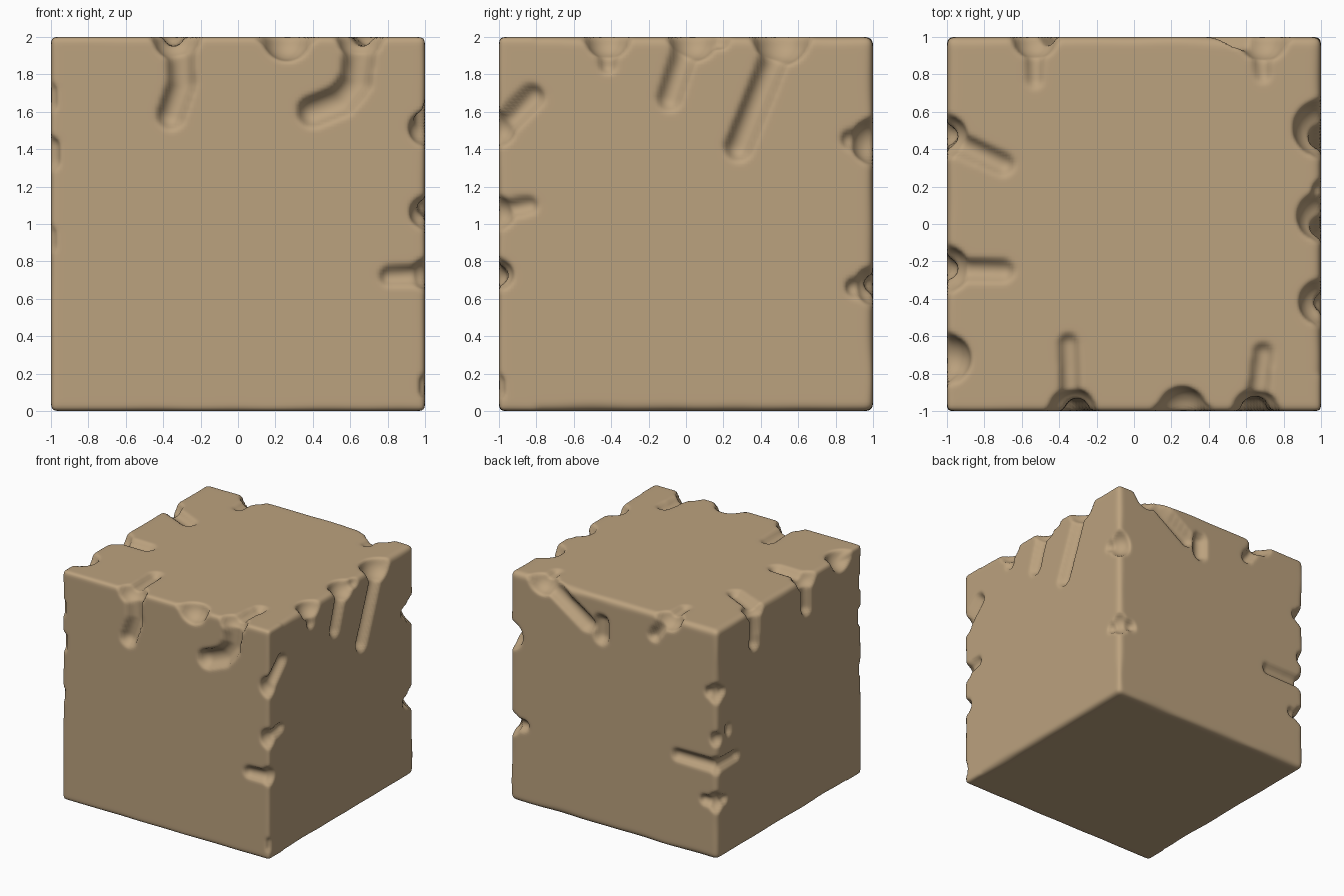
import bpy, bmesh
from mathutils import Vector, noise

if "Cube" in bpy.data.objects:
    bpy.data.objects.remove(bpy.data.objects["Cube"])

# Gouges: (radius, polyline points in model space)
G = []


def gouge(r, *pts):
    pts = [Vector(p) for p in pts]
    for a, b in zip(pts, pts[1:] if len(pts) > 1 else pts):
        lo = [min(a[i], b[i]) - r for i in range(3)]
        hi = [max(a[i], b[i]) + r for i in range(3)]
        G.append((r, a, b - a, max((b - a).length_squared, 1e-9), lo, hi))


# front top edge
gouge(.125, (-.33, -1, 2))
gouge(.07, (-.31, -1, 2), (-.30, -1, 1.75), (-.36, -1, 1.58))
gouge(.055, (-.34, -1, 2), (-.35, -.64, 2.01))
gouge(.13, (.26, -1, 2))
gouge(.04, (.14, -1, 2), (.38, -1, 2))
gouge(.12, (.65, -1, 2))
gouge(.08, (.66, -1, 2), (.63, -1, 1.76), (.55, -1, 1.66), (.40, -1, 1.6))
gouge(.055, (.65, -1, 2), (.69, -.69, 2.01))
# front right edge
gouge(.09, (1, -1, 1.51))
gouge(.065, (1, -1, 1.5), (1.01, -.82, 1.68))
gouge(.085, (1, -1, 1.06))
gouge(.05, (1, -1, 1.07), (1.01, -.84, 1.10))
gouge(.08, (1, -1, .73))
gouge(.055, (1, -1, .73), (.81, -1.01, .72))
gouge(.035, (1, -1, .1), (1, -1, .16))
# right top edge
gouge(.12, (1, -.42, 2))
gouge(.05, (1.01, -.42, 2), (1.01, -.42, 1.85))
gouge(.13, (1, .04, 2))
gouge(.05, (1, .04, 2), (1, .18, 1.98))
gouge(.065, (1, .02, 2), (1.01, -.09, 1.67))
gouge(.15, (1, .51, 2))
gouge(.07, (1, .51, 1.98), (1, .28, 1.41))
# back right edge
gouge(.12, (1, 1, 1.44))
gouge(.055, (1, 1, 1.45), (1.01, .88, 1.45))
gouge(.10, (1, 1, .67))
gouge(.05, (1, .9, .66), (1, 1, .68), (.87, 1, .68))
# back top edge
gouge(.12, (-.53, 1, 2))
gouge(.05, (-.53, .77, 2.02), (-.53, 1, 2), (-.39, 1, 1.80))
gouge(.13, (.69, 1, 2))
gouge(.05, (.69, .8, 2.02), (.67, 1, 2), (.48, 1.03, 2.0))
gouge(.075, (.65, 1, 2), (.26, 1.01, 1.74))
gouge(.07, (.12, 1.01, 1.78), (.12, 1.01, 1.66))
# left top edge
gouge(.11, (-1, .47, 2))
gouge(.06, (-.70, .32, 2.01), (-1, .46, 2), (-1, .48, 1.70))
gouge(.12, (-1, -.24, 2))
gouge(.06, (-.70, -.25, 2.01), (-1, -.24, 2), (-1, -.24, 1.73))
gouge(.13, (-1, -.72, 2))
# back left edge
gouge(.09, (-1, 1, 1.45))
gouge(.05, (-1, .93, 1.45), (-1, 1, 1.45), (-.93, 1, 1.45))
gouge(.07, (-1, 1, 1.05))
gouge(.045, (-1.01, .84, 1.07), (-1.01, .84, 1.11))
gouge(.08, (-1, 1, .82))
gouge(.055, (-1.01, .74, .82), (-1, 1, .82), (-.62, 1.01, .82))
gouge(.09, (-1, 1, .5))
gouge(.045, (-1, .9, .5), (-1, 1, .5), (-.88, 1, .5))
# front left edge, light chips
for z, r in ((1.68, .035), (1.38, .05), (.92, .03)):
    gouge(r, (-1, -1, z - .04), (-1, -1, z + .04))


def depth(p):
    """How far p lies inside the union of gouges."""
    best = 0
    for r, a, ab, l2, lo, hi in G:
        if (lo[0] < p.x < hi[0] and lo[1] < p.y < hi[1] and lo[2] < p.z < hi[2]):
            t = min(1, max(0, (p - a).dot(ab) / l2))
            best = max(best, r - (p - a - ab * t).length)
    return best


# dense block
bm = bmesh.new()
bmesh.ops.create_cube(bm, size=2)
bmesh.ops.subdivide_edges(bm, edges=bm.edges[:], cuts=119, use_grid_fill=True)
for v in bm.verts:
    c = v.co.copy()
    core = Vector([max(-.7, min(.7, k)) for k in c])
    n = (c - core).normalized()
    # worn, uneven rounding of the edges
    r = .045 + .02 * noise.noise(c * 3)
    if c.y < -.8:
        r *= .65
    inner = Vector([max(r - 1, min(1 - r, k)) for k in c])
    d = c - inner
    if d.length > 1e-6:
        c = inner + d.normalized() * r
    # carve inward
    p = c + Vector((0, 0, 1))
    for _ in range(14):
        d = depth(p)
        if d < .001:
            break
        p -= n * d
    v.co = p
mesh = bpy.data.meshes.new("stone_block")
bm.to_mesh(mesh)
bm.free()
block = bpy.data.objects.new("stone_block", mesh)
bpy.context.collection.objects.link(block)

# soften gouge lips
s = block.modifiers.new("soften", 'SMOOTH')
s.factor, s.iterations = .5, 4
for f in mesh.polygons:
    f.use_smooth = True

mat = bpy.data.materials.new("tan_stone")
mat.diffuse_color = (.50, .36, .21, 1)
mat.use_nodes = True
mat.node_tree.nodes["Principled BSDF"].inputs["Base Color"].default_value = mat.diffuse_color
mesh.materials.append(mat)
